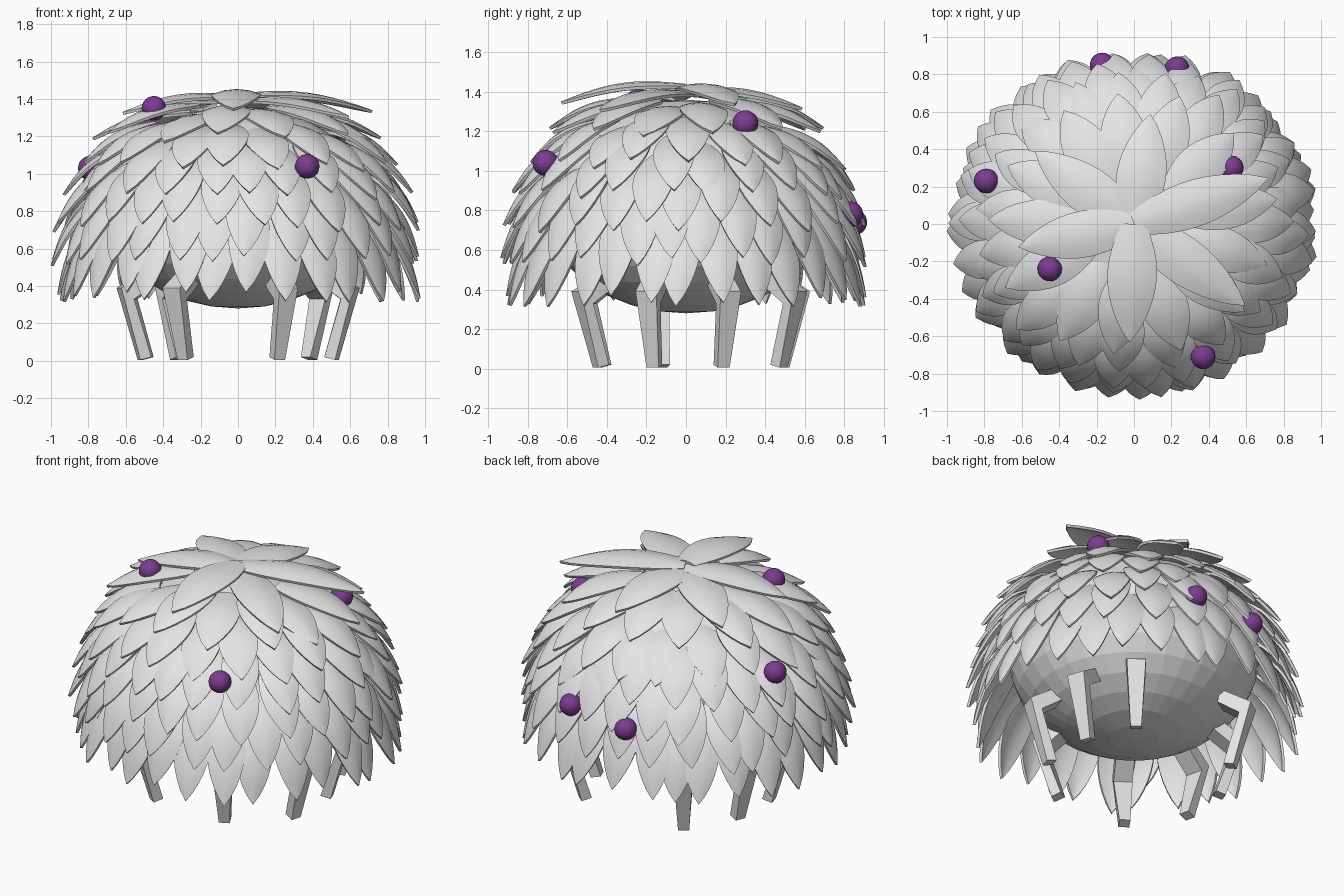
import bpy, bmesh, math, random
from mathutils import Vector, Matrix

random.seed(4)
if "Cube" in bpy.data.objects:
    bpy.data.objects.remove(bpy.data.objects["Cube"])


def material(name, colour):
    m = bpy.data.materials.new(name)
    m.use_nodes = True
    m.diffuse_color = (*colour, 1)
    m.node_tree.nodes["Principled BSDF"].inputs["Base Color"].default_value = (*colour, 1)
    return m


grey = material("pale_grey", (0.78, 0.78, 0.78))
purple = material("berry_purple", (0.2, 0.045, 0.28))


def finish(bm, name, mat, smooth=False):
    bmesh.ops.recalc_face_normals(bm, faces=bm.faces[:])
    mesh = bpy.data.meshes.new(name)
    bm.to_mesh(mesh)
    bm.free()
    mesh.materials.append(mat)
    ob = bpy.data.objects.new(name, mesh)
    bpy.context.collection.objects.link(ob)
    if smooth:
        bpy.ops.object.select_all(action="DESELECT")
        ob.select_set(True)
        bpy.context.view_layer.objects.active = ob
        bpy.ops.object.shade_smooth_by_angle(angle=math.radians(35))
    return ob


def add_leaf(bm, angle, root, tip, width, bulge, twist=0.0):
    """A curved, cupped blade from root to tip, both given as (radius, height)."""
    out = Vector((math.cos(angle), math.sin(angle), 0))
    side = Vector((-out.y, out.x, 0))
    a = out * root[0] + Vector((0, 0, root[1]))
    b = out * tip[0] + Vector((0, 0, tip[1])) + side * twist
    along = (b - a).normalized()
    side = (side - along * side.dot(along)).normalized()
    up = along.cross(side)
    steps, across = 10, 4
    rows = []
    for i in range(steps + 1):
        t = i / steps
        half = width / 2 * max(0, math.sin(math.pi * (0.13 + 0.87 * t))) ** 0.8
        row = []
        for j in range(across + 1):
            s = 2 * j / across - 1
            lift = bulge * math.sin(math.pi * t) - 0.2 * half * s * s
            p = a.lerp(b, t) + side * half * s + up * lift
            row.append(bm.verts.new((p.x * 1.02, p.y * 0.96, p.z)))
        rows.append(row)
    for r, q in zip(rows, rows[1:]):
        for j in range(across):
            bm.faces.new((r[j], q[j], q[j + 1], r[j + 1]))


def finish_leaves(bm, name):
    bmesh.ops.remove_doubles(bm, verts=bm.verts[:], dist=0.002)
    bmesh.ops.solidify(bm, geom=bm.faces[:], thickness=0.016)
    finish(bm, name, grey, smooth=True)


# Rounded body
bm = bmesh.new()
bmesh.ops.create_uvsphere(bm, u_segments=32, v_segments=16, radius=1)
bmesh.ops.transform(bm, verts=bm.verts[:],
                    matrix=Matrix.Translation((0, 0, 0.82)) @ Matrix.Diagonal((0.72, 0.72, 0.54, 1)))
finish(bm, "body", grey)

# Overlapping leaf rings: count, root, tip, leaf width
rings = [
    (30, (0.71, 0.84), (0.95, 0.34), 0.22),
    (28, (0.70, 0.95), (0.96, 0.54), 0.22),
    (26, (0.65, 1.06), (0.95, 0.72), 0.22),
    (23, (0.57, 1.16), (0.90, 0.88), 0.22),
    (19, (0.45, 1.26), (0.83, 1.04), 0.23),
    (13, (0.25, 1.35), (0.74, 1.20), 0.25),
]
for k, (count, root, tip, width) in enumerate(rings):
    bm = bmesh.new()
    for i in range(count):
        angle = 2 * math.pi * (i + 0.5 * (k % 2)) / count + random.uniform(-0.04, 0.04)
        drift = random.uniform(-0.03, 0.03)
        out = random.uniform(-0.015, 0.025)
        end = (tip[0] + out, tip[1] + drift)
        add_leaf(bm, angle, (root[0], root[1] + drift), end, width, 0.05,
                 random.uniform(-0.05, 0.05))
    finish_leaves(bm, f"leaf_ring_{k + 1}")

# Crown leaves: angle in degrees, extra height, tip radius
bm = bmesh.new()
for degrees, lift, reach in [(-92, 0.04, 0.66), (-38, 0.0, 0.74), (20, 0.03, 0.75),
                             (82, 0.01, 0.62), (142, 0.0, 0.66), (-168, 0.02, 0.62)]:
    add_leaf(bm, math.radians(degrees), (0.0, 1.4 + lift), (reach, 1.31 + lift),
             0.26, 0.05)
finish_leaves(bm, "crown_leaves")

# Bent tapering legs, aimed at each foot position
feet = [(0.5, -0.16), (0.5, 0.18), (0.38, 0.47), (-0.32, 0.48),
        (0.21, -0.43), (-0.28, -0.42), (-0.5, -0.12), (-0.49, 0.18)]
for n, (fx, fy) in enumerate(feet):
    foot_r = math.hypot(fx, fy)
    out = Vector((fx, fy, 0)) / foot_r
    side = Vector((-out.y, out.x, 0))
    # Each section: outer and inner (radius, height), half width
    sections = [
        ((foot_r - 0.04, 0.50), (foot_r - 0.06, 0.42), 0.055),
        ((foot_r + 0.14, 0.39), (foot_r + 0.07, 0.33), 0.055),
        ((foot_r + 0.03, 0.005), (foot_r - 0.03, 0.02), 0.032),
    ]
    bm = bmesh.new()
    loops = []
    for outer, inner, half in sections:
        loops.append([bm.verts.new(out * r + side * half * s + Vector((0, 0, z)))
                      for (r, z), s in ((outer, -1), (outer, 1), (inner, 1), (inner, -1))])
    for p, q in zip(loops, loops[1:]):
        for j in range(4):
            bm.faces.new((p[j], p[j - 1], q[j - 1], q[j]))
    bm.faces.new(loops[0])
    bm.faces.new(loops[-1])
    finish(bm, f"leg_{n + 1}", grey)

# Berries among the leaves
berries = [(-0.17, 0.85, 0.74), (0.23, 0.83, 0.78), (-0.79, 0.23, 1.03),
           (0.52, 0.30, 1.24), (-0.45, -0.24, 1.35), (0.37, -0.71, 1.04)]
for n, spot in enumerate(berries):
    bm = bmesh.new()
    bmesh.ops.create_icosphere(bm, subdivisions=3, radius=0.066,
                               matrix=Matrix.Translation(spot))
    finish(bm, f"berry_{n + 1}", purple)
